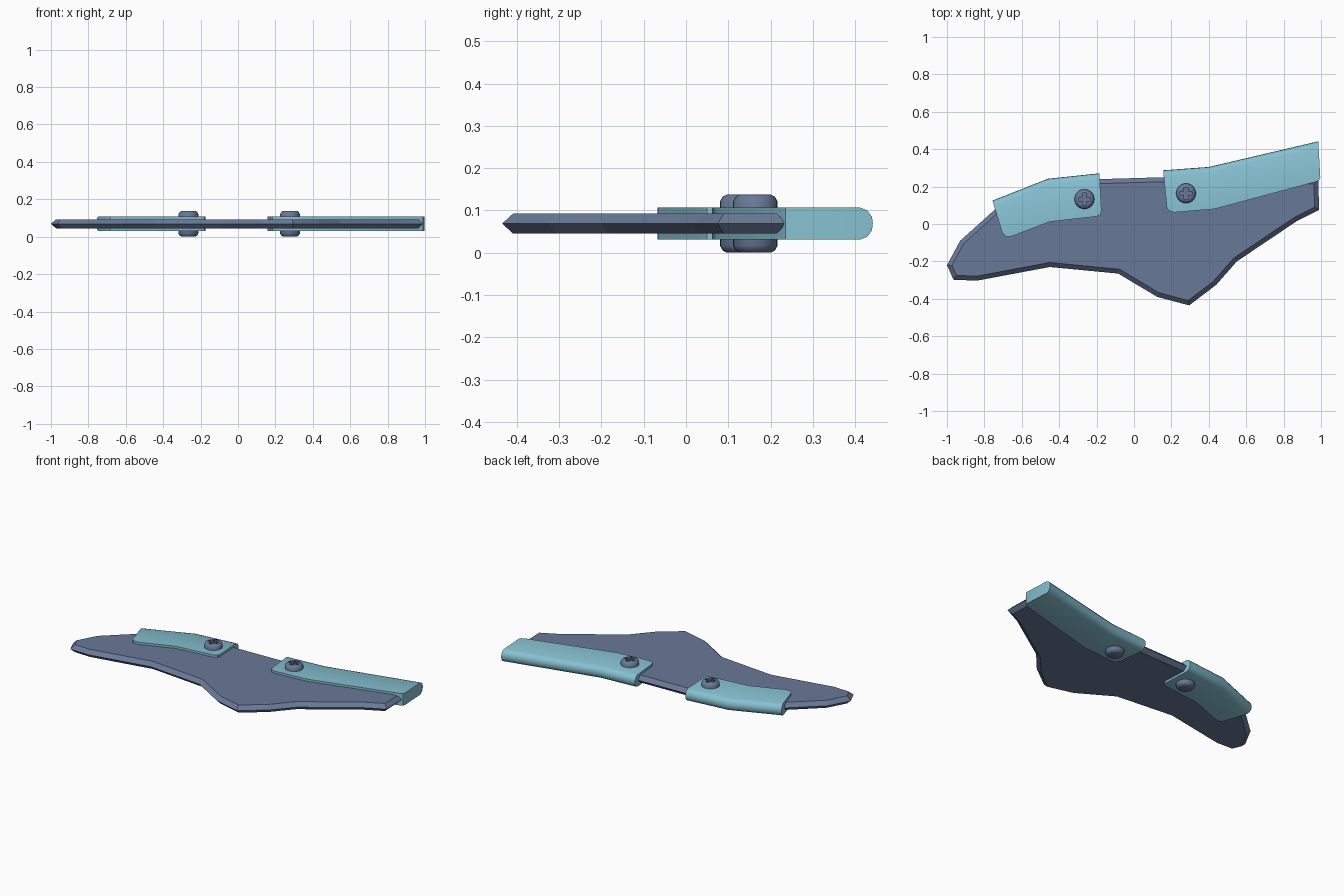
import bpy, bmesh, math
from mathutils import Vector

if "Cube" in bpy.data.objects:
    bpy.data.objects.remove(bpy.data.objects["Cube"])


def material(name, rgb):
    m = bpy.data.materials.new(name)
    m.use_nodes = True
    m.diffuse_color = (*rgb, 1)
    m.node_tree.nodes["Principled BSDF"].inputs["Base Color"].default_value = (*rgb, 1)
    return m


slate = material("slate_blue", (0.14, 0.19, 0.31))
sky = material("pale_blue", (0.24, 0.53, 0.64))


def loft(name, layers, mat, smooth=False):
    """Join stacked outlines of (points, height) into a closed solid."""
    bm = bmesh.new()
    rings = [[bm.verts.new((p[0], p[1], z)) for p in pts] for pts, z in layers]
    for low, high in zip(rings, rings[1:]):
        for i in range(len(low)):
            bm.faces.new((low[i - 1], low[i], high[i], high[i - 1]))
    bm.faces.new(rings[0])
    bm.faces.new(rings[-1])
    bmesh.ops.recalc_face_normals(bm, faces=bm.faces)
    mesh = bpy.data.meshes.new(name)
    bm.to_mesh(mesh)
    bm.free()
    mesh.materials.append(mat)
    obj = bpy.data.objects.new(name, mesh)
    bpy.context.collection.objects.link(obj)
    if smooth:
        bpy.ops.object.select_all(action='DESELECT')
        obj.select_set(True)
        bpy.context.view_layer.objects.active = obj
        bpy.ops.object.shade_smooth_by_angle(angle=math.radians(35))
    return obj


def inset(pts, d):
    """Move a clockwise outline inward by an even distance."""
    pts = [Vector(p) for p in pts]
    out = []
    for i, p in enumerate(pts):
        a = (p - pts[i - 1]).normalized()
        b = (pts[(i + 1) % len(pts)] - p).normalized()
        na, nb = Vector((a.y, -a.x)), Vector((b.y, -b.x))
        out.append(p + (na + nb) * d / (1 + na.dot(nb)))
    return out


# Blade: flat plate whose rim is ground to an edge
outline = [(-1, -.22), (-.93, -.09), (-.73, .09), (-.45, .2), (-.18, .24), (.16, .25),
           (.4, .24), (.985, .238), (.99, .075), (.87, .015), (.55, -.2), (.44, -.325),
           (.295, -.435), (.125, -.39), (-.085, -.265), (-.45, -.23), (-.84, -.303),
           (-.965, -.298)]
rim = inset(outline, .024)
loft("blade", [(rim, .045), (outline, .069), (rim, .093)], slate)


# Clips: slabs over the back edge, with that edge rounded
def clip(name, back, front):
    back, front = [Vector(p) for p in back], [Vector(p) for p in front]
    start = (front[-1] - back[0]).normalized()
    end = (front[0] - back[-1]).normalized()
    dirs = [start, (start + end).normalized(), end]
    layers = []
    for z, d in ((.031, .03), (.038, .013), (.053, .002), (.069, 0),
                 (.085, .002), (.1, .013), (.107, .03)):
        layers.append(([p + v * d for p, v in zip(back, dirs)] + front, z))
    loft(name, layers, sky, True)


clip("short_clip", [(-.757, .125), (-.46, .242), (-.185, .271)],
     [(-.174, .07), (-.18, .05), (-.2, .04), (-.45, .012), (-.655, -.066),
      (-.685, -.067), (-.705, -.045)])
clip("long_clip", [(.156, .287), (.4, .305), (.985, .442)],
     [(.996, .25), (.99, .235), (.97, .225), (.43, .08), (.215, .062),
      (.185, .07), (.175, .09)])


# Screws: rounded heads on both sides, cross slot on top
def circle(x, y, r, n=24):
    return [(x + r * math.cos(math.tau * i / n), y + r * math.sin(math.tau * i / n))
            for i in range(n)]


def screw(name, x, y):
    profile = [(.036, 0), (.046, .005), (.053, .017), (.053, .121), (.046, .133), (.036, .138)]
    obj = loft(name, [(circle(x, y, r), z) for r, z in profile], slate, True)
    w, s = .01, .032
    cross = [(w, s), (w, w), (s, w), (s, -w), (w, -w), (w, -s),
             (-w, -s), (-w, -w), (-s, -w), (-s, w), (-w, w), (-w, s)]
    cross = [(x + px, y + py) for px, py in cross]
    cutter = loft(name + "_cutter", [(cross, .122), (cross, .16)], slate)
    cutter.hide_render = True
    mod = obj.modifiers.new("slot", 'BOOLEAN')
    mod.operation, mod.solver, mod.object = 'DIFFERENCE', 'EXACT', cutter
    bpy.ops.object.select_all(action='DESELECT')
    bpy.context.view_layer.objects.active = obj
    obj.select_set(True)
    bpy.ops.object.modifier_apply(modifier=mod.name)
    bpy.data.objects.remove(cutter)


screw("short_clip_screw", -.265, .133)
screw("long_clip_screw", .278, .164)
